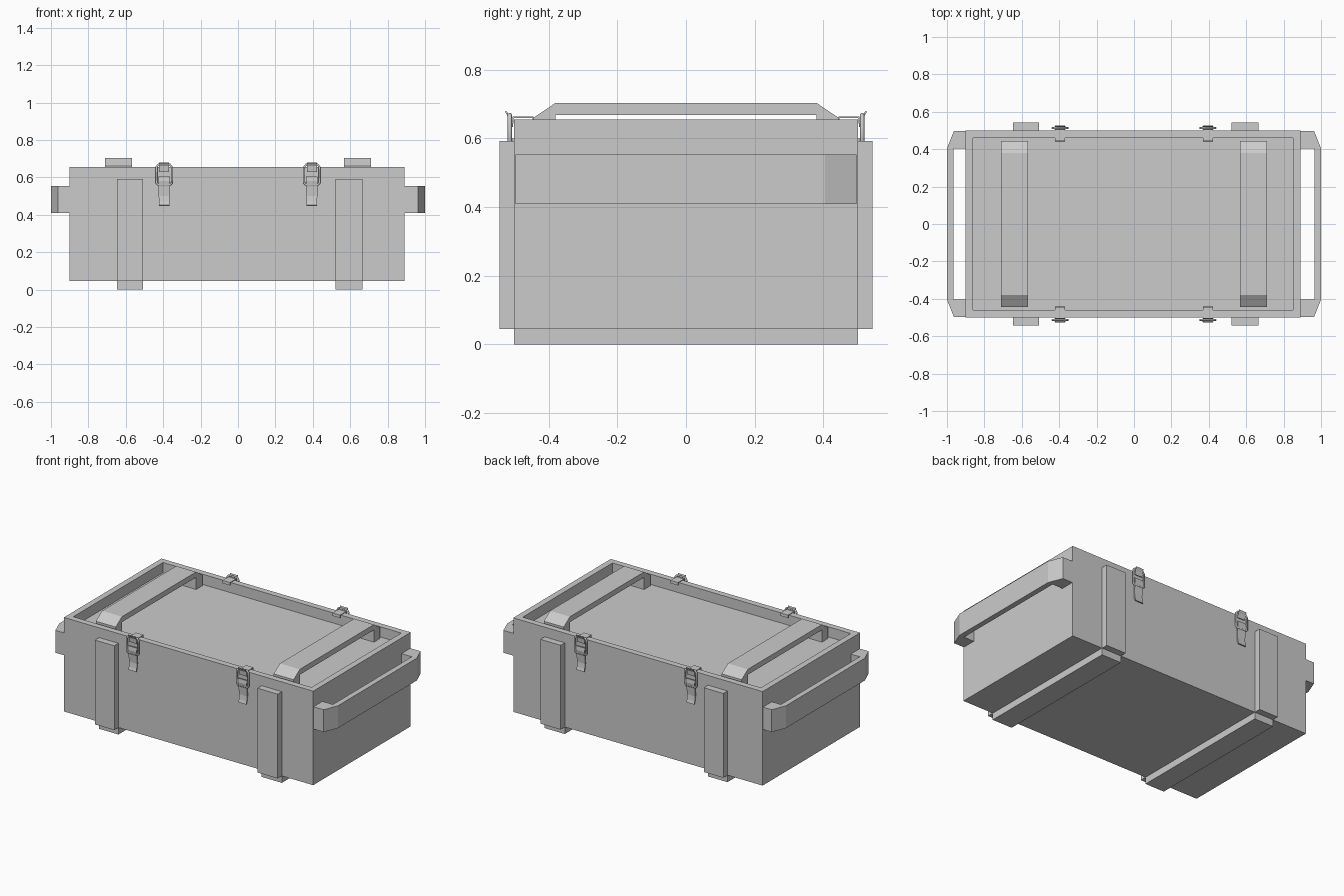
import bpy, bmesh, math
from mathutils import Vector

if "Cube" in bpy.data.objects:
    bpy.data.objects.remove(bpy.data.objects["Cube"], do_unlink=True)

GREY = (0.6, 0.6, 0.6, 1.0)
mat = bpy.data.materials.new("plain grey")
mat.use_nodes = True
mat.diffuse_color = GREY
mat.node_tree.nodes["Principled BSDF"].inputs["Base Color"].default_value = GREY


def finish(name, bm):
    bmesh.ops.recalc_face_normals(bm, faces=bm.faces[:])
    me = bpy.data.meshes.new(name)
    bm.to_mesh(me)
    bm.free()
    me.materials.append(mat)
    ob = bpy.data.objects.new(name, me)
    bpy.context.collection.objects.link(ob)
    return ob


def prism(name, pts, axis, a, b):
    """Closed 2D outline extruded along an axis from a to b."""
    bm = bmesh.new()
    def place(p, t):
        v = list(p)
        v.insert(axis, t)
        return bm.verts.new(v)
    face = bm.faces.new([place(p, a) for p in pts])
    ext = bmesh.ops.extrude_face_region(bm, geom=[face])
    move = Vector((0, 0, 0))
    move[axis] = b - a
    bmesh.ops.translate(bm, vec=move, verts=[v for v in ext["geom"] if isinstance(v, bmesh.types.BMVert)])
    return finish(name, bm)


def box(name, x0, x1, y0, y1, z0, z1):
    return prism(name, [(x0, y0), (x1, y0), (x1, y1), (x0, y1)], 2, z0, z1)


def ribbon(name, path, cx, side, thick):
    """Bent metal strip: path entries are (outward, z, half width)."""
    bm = bmesh.new()
    rows = [[bm.verts.new((cx + k * w, side * (0.5 + d), z)) for k in (-1, 1)] for d, z, w in path]
    for r, s in zip(rows, rows[1:]):
        bm.faces.new((r[0], r[1], s[1], s[0]))
    ob = finish(name, bm)
    mod = ob.modifiers.new("thickness", "SOLIDIFY")
    mod.thickness = thick
    mod.offset = 0
    return ob


# Crate body with a sunken lid panel inside the rim
bm = bmesh.new()
bmesh.ops.create_cube(bm, size=1)
for v in bm.verts:
    v.co = (v.co.x * 1.79 - 0.005, v.co.y, 0.35 + v.co.z * 0.61)
bm.normal_update()
top = max(bm.faces, key=lambda f: f.calc_center_median().z)
bmesh.ops.inset_region(bm, faces=[top], thickness=0.056)
inner = bmesh.ops.extrude_face_region(bm, geom=[top])
bmesh.ops.delete(bm, geom=[top], context="FACES_ONLY")
bmesh.ops.translate(bm, vec=(0, 0, -0.066), verts=[v for v in inner["geom"] if isinstance(v, bmesh.types.BMVert)])
finish("crate_body", bm)

# Lid battens: bridge shape on two feet with sloped ends
bridge = [(-0.444, 0.589), (-0.444, 0.66), (-0.38, 0.703), (0.38, 0.703), (0.444, 0.66),
          (0.444, 0.589), (0.38, 0.589), (0.38, 0.668), (-0.38, 0.668), (-0.38, 0.589)]
for label, x0, x1 in (("right", -0.71, -0.567), ("left", 0.567, 0.71)):
    prism(f"{label}_lid_batten", bridge, 0, x0, x1)

# Upright planks on front and back, and runners underneath
for label, x0, x1 in (("right", -0.648, -0.508), ("left", 0.52, 0.665)):
    box(f"{label}_front_plank", x0, x1, -0.543, -0.5, 0.045, 0.592)
    box(f"{label}_back_plank", x0, x1, 0.5, 0.543, 0.045, 0.592)
    box(f"{label}_runner", x0, x1, -0.5, 0.5, 0.0, 0.045)

# Carrying handles with chamfered corners
for label, s, wall in (("right", -1, 0.9), ("left", 1, 0.89)):
    outline = [(wall, -0.497), (0.963, -0.497), (1.0, -0.405), (1.0, 0.405), (0.963, 0.497),
               (wall, 0.497), (wall, 0.405), (0.965, 0.405), (0.965, -0.405), (wall, -0.405)]
    prism(f"{label}_handle", [(s * x, y) for x, y in outline], 2, 0.408, 0.553)

# Latches: lever, hook folded over the rim, and wire loop
LEVER = [(0.014, 0.605, 0.031), (0.017, 0.58, 0.031), (0.012, 0.55, 0.031),
         (0.008, 0.50, 0.029), (0.012, 0.47, 0.028), (0.018, 0.45, 0.028)]
HOOK = [(-0.056, 0.645, 0.027), (-0.055, 0.661, 0.027), (0.003, 0.661, 0.027), (0.006, 0.635, 0.027),
        (0.012, 0.632, 0.027), (0.014, 0.66, 0.027), (0.025, 0.679, 0.027)]
LOOP = [(-0.041, 0.57), (-0.032, 0.56), (0.032, 0.56), (0.041, 0.57),
        (0.041, 0.655), (0.03, 0.669), (-0.03, 0.669), (-0.041, 0.655)]
for side, face in ((-1, "front"), (1, "back")):
    for cx, label in ((-0.395, "right"), (0.395, "left")):
        ribbon(f"{label}_{face}_latch_lever", LEVER, cx, side, 0.006)
        ribbon(f"{label}_{face}_latch_hook", HOOK, cx, side, 0.005)
        box(f"{label}_{face}_latch_plate", cx - 0.025, cx + 0.025,
            min(side * 0.499, side * 0.508), max(side * 0.499, side * 0.508), 0.47, 0.60)
        cu = bpy.data.curves.new("latch_loop", "CURVE")
        cu.dimensions = "3D"
        cu.bevel_depth = 0.006
        cu.bevel_resolution = 1
        sp = cu.splines.new("POLY")
        sp.points.add(len(LOOP) - 1)
        for p, (x, z) in zip(sp.points, LOOP):
            p.co = (cx + x, side * 0.513, z, 1)
        sp.use_cyclic_u = True
        cu.materials.append(mat)
        loop = bpy.data.objects.new(f"{label}_{face}_latch_loop", cu)
        bpy.context.collection.objects.link(loop)
